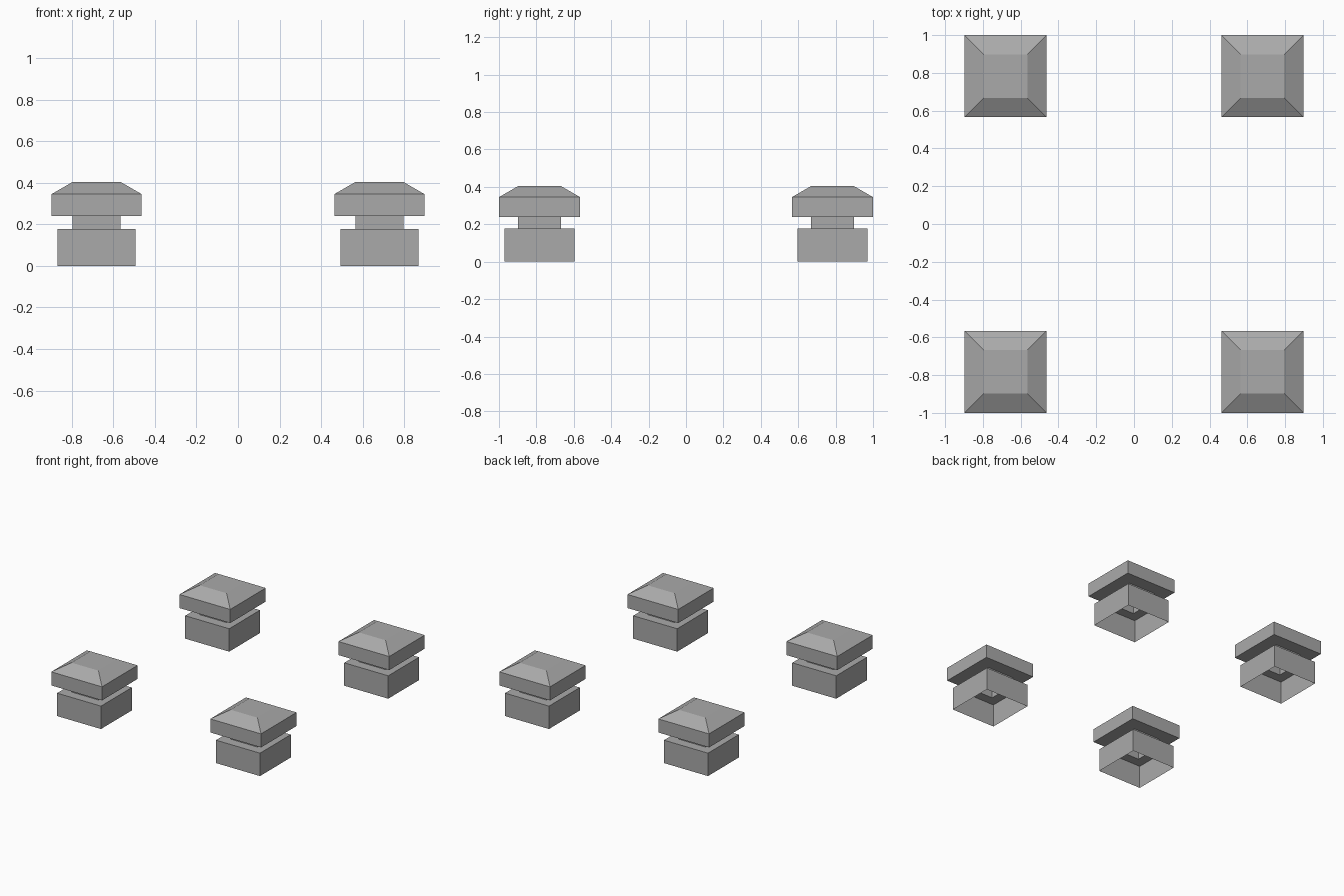
import bpy, bmesh

if "Cube" in bpy.data.objects:
    bpy.data.objects.remove(bpy.data.objects["Cube"])

# One grey material for everything
grey = bpy.data.materials.new("mid grey")
grey.diffuse_color = (0.4, 0.4, 0.4, 1)
grey.use_nodes = True
grey.node_tree.nodes["Principled BSDF"].inputs["Base Color"].default_value = grey.diffuse_color


def square_shell(name, cx, cy, profile, closed_top=False):
    """Open shell lofted through square rings given as (half width, z)."""
    bm = bmesh.new()
    rings = [[bm.verts.new((cx + sx * h, cy + sy * h, z))
              for sx, sy in ((-1, -1), (1, -1), (1, 1), (-1, 1))]
             for h, z in profile]
    for low, high in zip(rings, rings[1:]):
        for i in range(4):
            j = (i + 1) % 4
            bm.faces.new((low[i], low[j], high[j], high[i]))
    if closed_top:
        bm.faces.new(rings[-1])
    mesh = bpy.data.meshes.new(name)
    bm.to_mesh(mesh)
    bm.free()
    mesh.materials.append(grey)
    bpy.context.collection.objects.link(bpy.data.objects.new(name, mesh))


W_FOOT, W_NECK, W_CAP = 0.188, 0.115, 0.217
Z_FOOT, Z_NECK, Z_RIM, Z_TOP = 0.177, 0.24, 0.345, 0.404

# Four identical post caps at the corners, hollow and open below
for side, sx in (("left", -1), ("right", 1)):
    for end, sy in (("front", -1), ("back", 1)):
        x, y, tag = sx * 0.68, sy * 0.783, f"{end}_{side}"
        # hollow foot with its top ledge
        square_shell(f"foot_{tag}", x, y,
                     [(W_FOOT, 0), (W_FOOT, Z_FOOT), (W_NECK, Z_FOOT)])
        # narrow neck
        square_shell(f"neck_{tag}", x, y, [(W_NECK, Z_FOOT), (W_NECK, Z_NECK)])
        # overhanging cap with bevelled top
        square_shell(f"cap_{tag}", x, y,
                     [(W_NECK, Z_NECK), (W_CAP, Z_NECK), (W_CAP, Z_RIM),
                      (W_NECK, Z_TOP)], closed_top=True)
